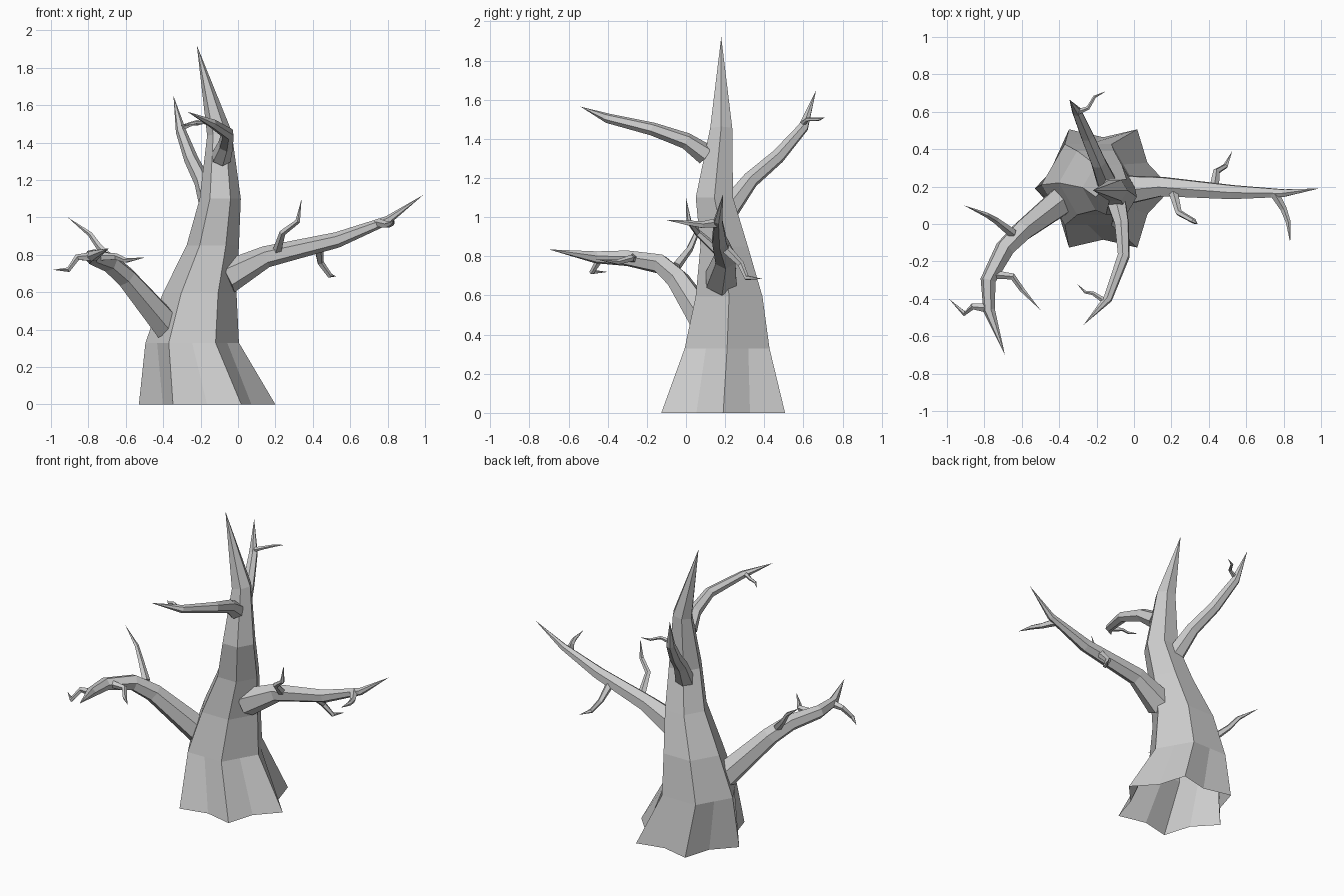
import bpy, bmesh
from math import pi, cos, sin
from mathutils import Vector

if "Cube" in bpy.data.objects:
    bpy.data.objects.remove(bpy.data.objects["Cube"])


def make_object(name, rings, tip, cap):
    """Skin a list of vertex rings, closing to a point at the tip."""
    bm = bmesh.new()
    loops = [[bm.verts.new(p) for p in ring] for ring in rings]
    n = len(loops[0])
    for a, b in zip(loops, loops[1:]):
        for i in range(n):
            j = (i + 1) % n
            bm.faces.new((a[i], a[j], b[j], b[i]))
    t = bm.verts.new(tip)
    for i in range(n):
        bm.faces.new((loops[-1][i], loops[-1][(i + 1) % n], t))
    if cap:
        bm.faces.new(loops[0][::-1])
    me = bpy.data.meshes.new(name)
    bm.to_mesh(me)
    bm.free()
    ob = bpy.data.objects.new(name, me)
    bpy.context.collection.objects.link(ob)


def limb(name, path, radii, sides):
    """Tapered faceted limb along a path; last point is the sharp tip."""
    pts = [Vector(p) for p in path]
    t = (pts[1] - pts[0]).normalized()
    up = Vector((0, 0, 1)) if abs(t.z) < 0.9 else Vector((1, 0, 0))
    u = (up - t * up.dot(t)).normalized()
    rings = []
    for i, r in enumerate(radii):
        t = (pts[i + 1] - pts[max(i - 1, 0)]).normalized()
        u = (u - t * u.dot(t)).normalized()
        v = t.cross(u)
        rings.append([pts[i] + r * (cos(2 * pi * k / sides) * u + sin(2 * pi * k / sides) * v)
                      for k in range(sides)])
    make_object(name, rings, pts[-1], True)


# Trunk: six-sided, star-shaped open root flare (x, y, z, radius, in-between radius factor, tilt)
trunk = [(-.165, .19, 0, .365, .75, 0), (-.245, .21, .33, .25, .866, 0),
         (-.205, .22, .595, .197, .866, 0), (-.135, .195, .85, .14, .866, 0),
         (-.095, .145, 1.1, .11, .866, 0), (-.1, .18, 1.45, .065, .866, .2)]
rings = []
for x, y, z, r, inner, tilt in trunk:
    ring = []
    for k in range(12):
        q = r * (inner if k % 2 else 1)
        dx, dy = q * cos(k * pi / 6), q * sin(k * pi / 6)
        ring.append((x + dx, y + dy, z + tilt * dx))
    rings.append(ring)
make_object("trunk", rings, (-.22, .18, 1.92), False)

# Main branches
limb("right_branch", [(-.06, .18, .68), (.15, .2, .79), (.53, .17, .88), (.8, .165, .985), (.99, .19, 1.12)],
     [.09, .058, .042, .023], 6)
limb("left_branch", [(-.38, .13, .42), (-.6, -.04, .68), (-.69, -.13, .76), (-.78, -.3, .79),
                     (-.775, -.46, .795), (-.69, -.7, .835)], [.085, .06, .053, .042, .032], 6)
limb("front_branch", [(-.09, .1, 1.32), (-.065, 0, 1.39), (-.055, -.17, 1.45), (-.14, -.4, 1.505),
                      (-.27, -.54, 1.565)], [.055, .042, .034, .025], 6)
limb("back_branch", [(-.14, .21, 1.03), (-.19, .33, 1.19), (-.25, .47, 1.31), (-.305, .6, 1.46),
                     (-.345, .665, 1.65)], [.06, .044, .038, .028], 6)

# Twigs
twigs = {
    "right_twig_upper": [(.21, .17, .82), (.24, .06, .92), (.32, .015, .98), (.34, 0, 1.1)],
    "right_twig_lower": [(.43, .2, .84), (.44, .28, .76), (.49, .31, .69), (.525, .39, .685)],
    "right_twig_outer": [(.75, .165, .97), (.8, .08, .96), (.825, .01, .97), (.835, -.1, .985)],
    "left_twig_upper": [(-.65, -.05, .75), (-.74, .02, .84), (-.79, .05, .91), (-.91, .1, 1.0)],
    "left_twig_inner": [(-.76, -.27, .79), (-.65, -.28, .79), (-.6, -.35, .77), (-.5, -.46, .785)],
    "left_twig_outer": [(-.78, -.45, .79), (-.86, -.44, .785), (-.905, -.48, .72), (-.99, -.4, .72)],
    "front_twig": [(-.16, -.41, 1.51), (-.22, -.37, 1.51), (-.26, -.365, 1.5), (-.305, -.32, 1.49)],
    "back_twig": [(-.3, .6, 1.48), (-.245, .62, 1.5), (-.21, .68, 1.5), (-.15, .71, 1.51)],
}
for name, path in twigs.items():
    s = .6 if name.startswith(("front", "back")) else 1
    limb(name, path, [.026 * s, .018 * s, .014 * s], 5)
